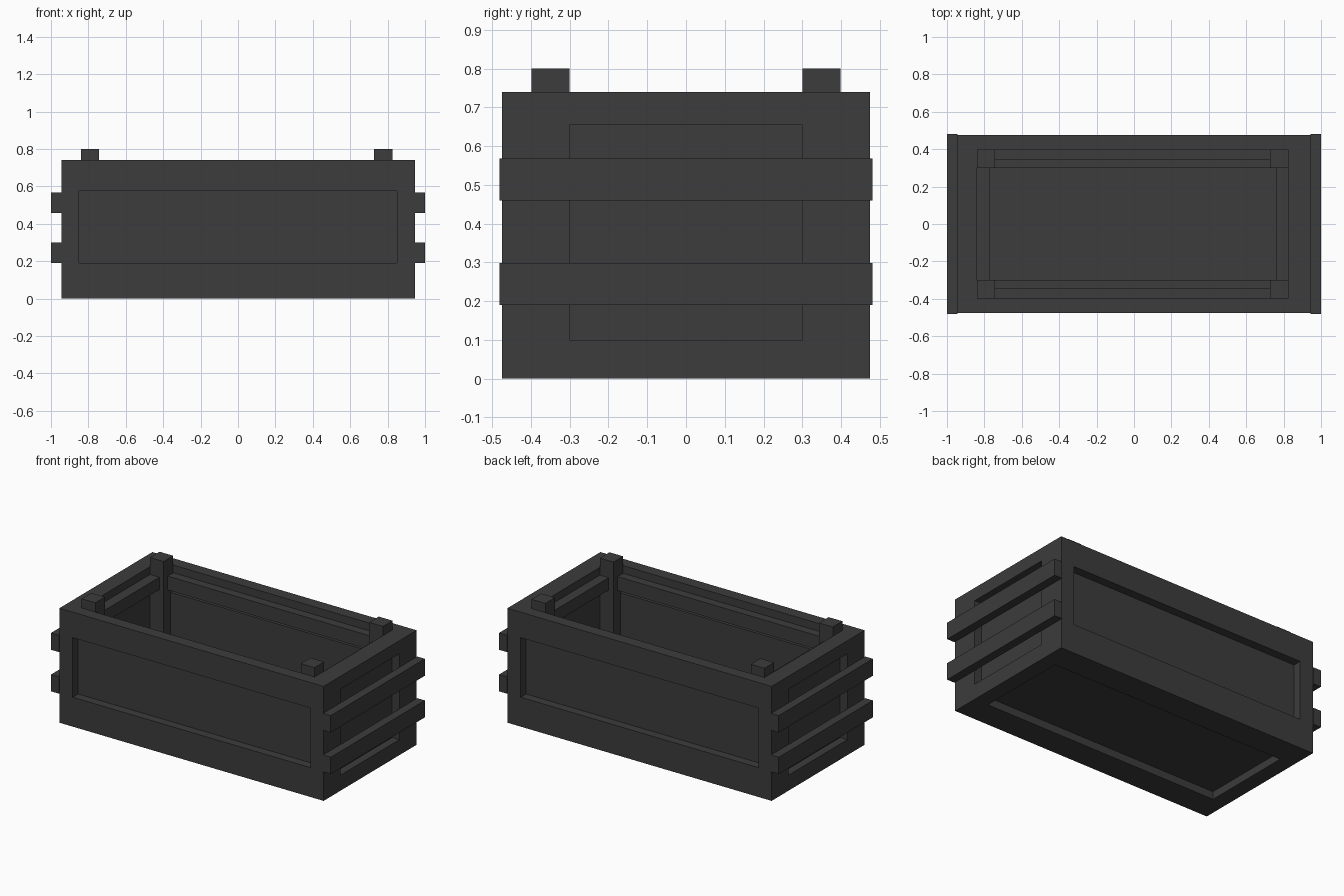
import bpy, bmesh
from mathutils import Vector

if "Cube" in bpy.data.objects:
    bpy.data.objects.remove(bpy.data.objects["Cube"])

dark = bpy.data.materials.new("dark_paint")
dark.diffuse_color = (0.045, 0.045, 0.045, 1)
dark.use_nodes = True
dark.node_tree.nodes["Principled BSDF"].inputs["Base Color"].default_value = dark.diffuse_color


def box(name, lo, hi):
    """Axis-aligned box between two corners."""
    lo, hi = Vector(lo), Vector(hi)
    bm = bmesh.new()
    bmesh.ops.create_cube(bm, size=1)
    for v in bm.verts:
        v.co = Vector(((lo + hi)[i] / 2 + v.co[i] * (hi - lo)[i] for i in range(3)))
    me = bpy.data.meshes.new(name)
    bm.to_mesh(me)
    bm.free()
    me.materials.append(dark)
    ob = bpy.data.objects.new(name, me)
    bpy.context.collection.objects.link(ob)
    return ob


X, Y, H = 0.945, 0.475, 0.74          # outer half sizes and height
X0, X1, YI = -0.84, 0.826, 0.398      # cavity limits

# Crate body with an open top and a recessed panel on every outer face
body = box("crate_body", (-X, -Y, 0), (X, Y, H))
cutters = [
    box("cavity_cutter", (X0, -YI, 0.08), (X1, YI, 1)),
    box("base_cutter", (-0.845, -0.3, -1), (0.845, 0.3, 0.05)),
    box("front_cutter", (-0.85, -1, 0.19), (0.85, -0.42, 0.575)),
    box("back_cutter", (-0.85, 0.42, 0.19), (0.85, 1, 0.575)),
    box("left_cutter", (-2, -0.3, 0.1), (-0.893, 0.3, 0.655)),
    box("right_cutter", (0.893, -0.3, 0.1), (2, 0.3, 0.655)),
]
bpy.context.view_layer.objects.active = body
for c in cutters:
    c.hide_render = True
    m = body.modifiers.new(c.name, 'BOOLEAN')
    m.operation = 'DIFFERENCE'
    m.solver = 'EXACT'
    m.object = c
    bpy.ops.object.modifier_apply(modifier=m.name)
for c in cutters:
    bpy.data.objects.remove(c)

# Raised floor panel inside
box("floor_panel", (X0 - 0.005, -0.302, 0.06), (X1 + 0.005, 0.302, 0.11))

# Corner posts rising above the rim
for sx, x in (("left", X0), ("right", X1 - 0.098)):
    for sy, y in (("front", -0.398), ("back", 0.3)):
        box(f"{sy}_{sx}_post", (x, y, 0.07), (x + 0.098, y + 0.098, 0.8))

# Long inner rails and inner wall panels
for name, s in (("front", -1), ("back", 1)):
    def span(a, b):
        return sorted((s * a, s * b))
    y0, y1 = span(0.342, 0.402)
    box(name + "_inner_rail", (-0.75, y0, 0.6), (0.74, y1, 0.69))
    y0, y1 = span(0.37, 0.405)
    box(name + "_inner_panel", (-0.8, y0, 0.19), (0.8, y1, 0.575))

# Short inner rails at the ends
box("left_inner_rail", (X0 - 0.004, -0.31, 0.61), (-0.773, 0.31, 0.69))
box("right_inner_rail", (0.763, -0.31, 0.61), (X1 + 0.004, 0.31, 0.69))

# Outer slats across both ends
for name, s in (("left", -1), ("right", 1)):
    x0, x1 = sorted((s * X, s * 1.0))
    for level, z in (("lower", 0.19), ("upper", 0.459)):
        box(f"{name}_{level}_slat", (x0, -0.481, z), (x1, 0.481, z + 0.109))
